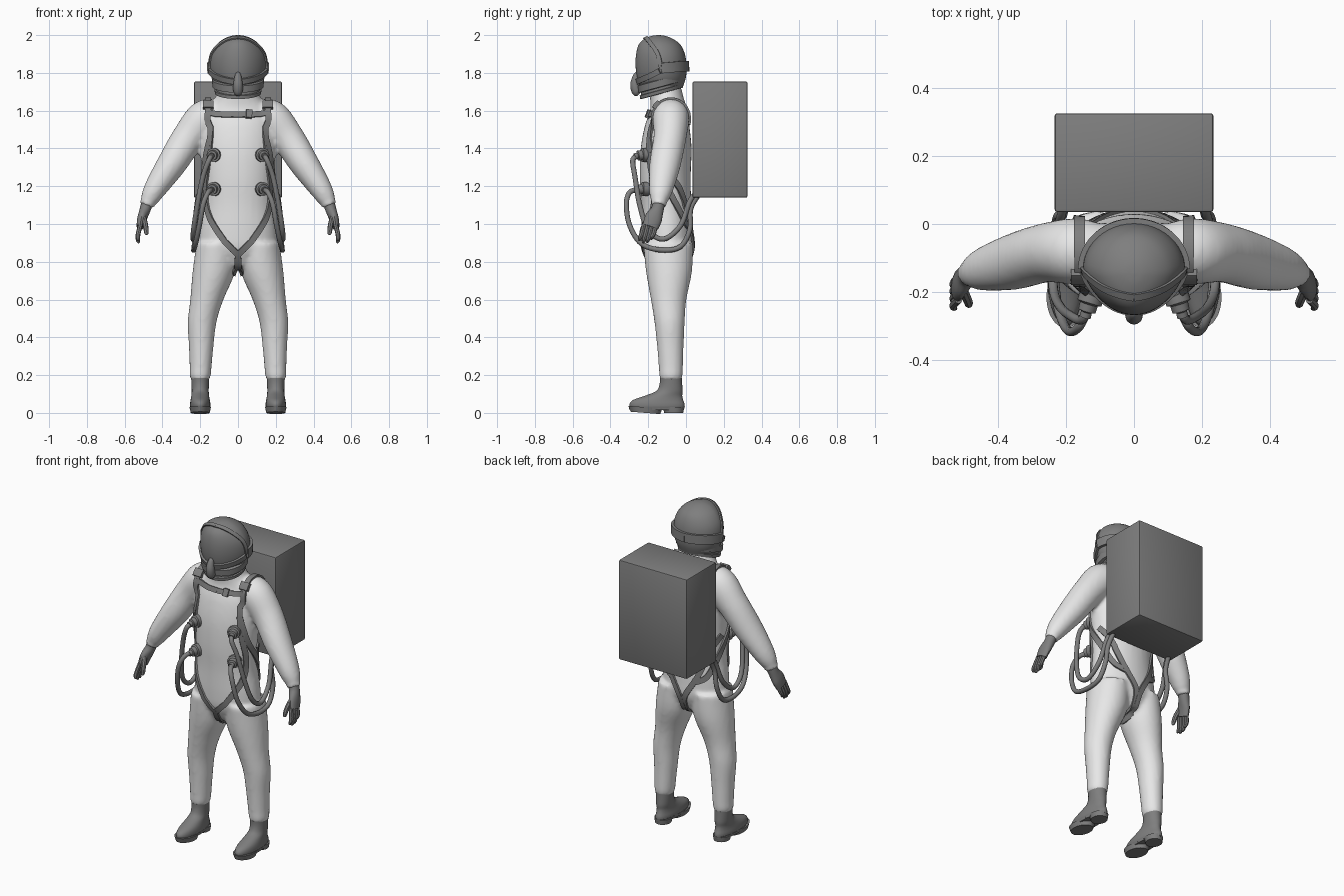
import bpy, bmesh, math
from mathutils import Vector
from mathutils.bvhtree import BVHTree

if "Cube" in bpy.data.objects:
    bpy.data.objects.remove(bpy.data.objects["Cube"])


def material(name, value):
    m = bpy.data.materials.new(name)
    m.use_nodes = True
    colour = (value, value, value, 1)
    m.diffuse_color = colour
    m.node_tree.nodes["Principled BSDF"].inputs["Base Color"].default_value = colour
    return m


LIGHT = material("light grey fabric", 0.8)
DARK = material("dark grey gear", 0.21)


def spline(rows, k):
    """Smooth curve through rows of any length."""
    out = []
    for i in range(len(rows) - 1):
        a, b, c, d = (rows[max(i - 1, 0)], rows[i], rows[i + 1], rows[min(i + 2, len(rows) - 1)])
        for s in range(k):
            t = s / k
            out.append(tuple(0.5 * (2 * q + (r - p) * t + (2 * p - 5 * q + 4 * r - w) * t * t
                                    + (3 * q - p - 3 * r + w) * t ** 3)
                             for p, q, r, w in zip(a, b, c, d)))
    return out + [tuple(rows[-1])]


def skin(bm, rings):
    loops = [[bm.verts.new(p) for p in ring] for ring in rings]
    n = len(loops[0])
    for lo, hi in zip(loops, loops[1:]):
        for i in range(n):
            bm.faces.new((lo[i], lo[(i + 1) % n], hi[(i + 1) % n], hi[i]))
    bm.faces.new(loops[0][::-1])
    bm.faces.new(loops[-1])


def circle(n):
    return [(math.cos(math.tau * i / n), math.sin(math.tau * i / n)) for i in range(n)]


def loft(bm, rows, k=4, n=32, tilt=0, egg=0):
    """Level rings: x, y, z, half width, half depth."""
    rings = []
    for x, y, z, rx, ry in spline(rows, k):
        rings.append([(x + rx * c * (1 - egg * max(0, -s)), y + ry * s, z + tilt * ry * s)
                      for c, s in circle(n)])
    skin(bm, rings)


def tube(bm, rows, k=6, n=12):
    """Rings square to a path: x, y, z, radius, second radius."""
    pts = spline([r if len(r) == 5 else (*r, r[3]) for r in rows], k)
    rings = []
    for i, p in enumerate(pts):
        t = Vector(pts[min(i + 1, len(pts) - 1)][:3]) - Vector(pts[max(i - 1, 0)][:3])
        u = t.cross(Vector((1, 0, 0))).normalized()
        v = t.cross(u).normalized()
        rings.append([Vector(p[:3]) + u * c * p[3] + v * s * p[4] for c, s in circle(n)])
    skin(bm, rings)


def make(name, bm, mat, mirror=False):
    bmesh.ops.recalc_face_normals(bm, faces=bm.faces)
    me = bpy.data.meshes.new(name)
    bm.to_mesh(me)
    bm.free()
    me.materials.append(mat)
    me.shade_smooth()
    me.set_sharp_from_angle(angle=math.radians(40))
    ob = bpy.data.objects.new(name, me)
    bpy.context.collection.objects.link(ob)
    if mirror:
        ob.modifiers.new("Mirror", "MIRROR").use_mirror_merge = False
    return ob


def surface(ob):
    return BVHTree.FromObject(ob, bpy.context.evaluated_depsgraph_get())


def ribbon(name, tree, points, width=0.032, thick=0.01, mirror=True, k=8):
    """Flat strap laid on a surface."""
    hits = [tree.find_nearest(Vector(p)) for p in spline(points, k)]
    rings = []
    for i, hit in enumerate(hits):
        near = hits[max(i - 2, 0):i + 3]
        normal = sum((h[1] for h in near), Vector()).normalized()
        t = hits[min(i + 1, len(hits) - 1)][0] - hits[max(i - 1, 0)][0]
        side = t.cross(normal).normalized() * width / 2
        p = hit[0]
        up, down = normal * thick, normal * -0.008
        rings.append([p - side + down, p + side + down, p + side + up, p - side + up])
    bm = bmesh.new()
    skin(bm, rings)
    return make(name, bm, DARK, mirror)


# Suit: torso, leg and arm fused into one soft surface
bm = bmesh.new()
loft(bm, [(0, -.09, .77, .09, .09), (0, -.095, .86, .195, .13), (0, -.1, .95, .205, .135),
          (0, -.105, 1.1, .187, .133), (0, -.11, 1.25, .19, .135), (0, -.105, 1.4, .2, .135),
          (0, -.1, 1.52, .195, .118), (0, -.09, 1.6, .175, .1), (0, -.1, 1.66, .125, .09),
          (0, -.115, 1.74, .095, .085)])
loft(bm, [(.2, -.08, .17, .048, .055), (.2, -.08, .2, .056, .062), (.198, -.08, .24, .058, .064),
          (.195, -.083, .35, .065, .07), (.19, -.087, .48, .076, .08), (.165, -.092, .6, .088, .094),
          (.127, -.09, .75, .113, .122), (.11, -.095, .9, .11, .132)])
tube(bm, [(.09, -.08, 1.58, .08, .07), (.17, -.08, 1.56, .097, .1), (.26, -.085, 1.46, .087, .088),
          (.35, -.11, 1.32, .083, .078), (.43, -.13, 1.2, .067, .062), (.465, -.14, 1.14, .052, .05),
          (.475, -.143, 1.12, .042, .042), (.485, -.146, 1.095, .042, .04)], n=24)
suit = make("suit", bm, LIGHT, True)
remesh = suit.modifiers.new("Fuse", "REMESH")
remesh.mode = "VOXEL"
remesh.voxel_size = 0.012
remesh.use_smooth_shade = True
soften = suit.modifiers.new("Soften", "SMOOTH")
soften.factor = 0.5
soften.iterations = 5
body = surface(suit)

# Gloves
bm = bmesh.new()
tube(bm, [(.48, -.143, 1.115, .033, .031), (.492, -.152, 1.075, .034, .029),
          (.508, -.172, 1.03, .046, .025), (.518, -.188, .985, .042, .02)], n=16)
for i in range(4):
    y = -.222 + i * .021
    drop = (.012, 0, .002, .018)[i]
    tube(bm, [(.515, y, 1.0, .012), (.528, y - .012, .95, .0125),
              (.53, y - .022, .915 + drop, .011), (.524, y - .026, .9 + drop, .006)], k=3, n=8)
tube(bm, [(.503, -.19, 1.045, .014), (.49, -.22, .995, .014), (.485, -.235, .955, .012),
          (.486, -.238, .943, .006)], k=3, n=8)
make("gloves", bm, DARK, True)

# Boots with separate front sole and heel
bm = bmesh.new()
loft(bm, [(.2, -.15, .022, .052, .142), (.2, -.153, .045, .054, .146), (.2, -.148, .068, .051, .133),
          (.2, -.12, .09, .047, .1), (.2, -.088, .115, .045, .07), (.2, -.08, .15, .046, .06),
          (.2, -.08, .185, .048, .058)], k=3, n=28)
make("boots", bm, DARK, True)
bm = bmesh.new()
loft(bm, [(.2, -.215, 0, .05, .078), (.2, -.215, .03, .057, .09)], k=1, tilt=-.08)
loft(bm, [(.2, -.065, 0, .045, .05), (.2, -.067, .03, .05, .057)], k=1)
loft(bm, [(.2, -.155, .016, .05, .144), (.2, -.155, .034, .055, .149)], k=1)
make("boot_soles", bm, DARK, True)

# Helmet
bm = bmesh.new()
loft(bm, [(0, -.13, 1.73, .12, .115), (0, -.13, 1.78, .142, .13), (0, -.132, 1.84, .15, .135),
          (0, -.135, 1.9, .142, .129), (0, -.14, 1.95, .113, .11), (0, -.145, 1.98, .076, .076),
          (0, -.145, 1.996, .035, .035), (0, -.145, 2, .002, .002)], n=48, egg=.18)
helmet = make("helmet", bm, DARK)
shell = surface(helmet)
bm = bmesh.new()
loft(bm, [(0, -.13, 1.69, .1, .1), (0, -.13, 1.692, .122, .113), (0, -.13, 1.71, .125, .115),
          (0, -.13, 1.712, .117, .108), (0, -.13, 1.725, .117, .108), (0, -.13, 1.728, .135, .122),
          (0, -.13, 1.765, .138, .126), (0, -.13, 1.77, .12, .11)], k=1, n=48, tilt=.27)
make("neck_ring", bm, DARK)
bm = bmesh.new()
tube(bm, [(0, -.25, 1.8, .01), (0, -.262, 1.785, .017), (0, -.27, 1.74, .025),
          (0, -.262, 1.7, .024), (0, -.25, 1.685, .012)], n=16)
make("mouth_valve", bm, DARK)
ribbon("helmet_band", shell, [(.16, -.13, 1.825), (.15, -.07, 1.83), (.1, -.02, 1.835),
                              (0, .01, 1.835)], .055, .014)
ribbon("visor_rim", shell, [(.15, -.13, 1.82), (.14, -.15, 1.9), (.085, -.19, 1.96),
                            (0, -.215, 1.985)], .022, .007)
ribbon("mask_edge", shell, [(.15, -.14, 1.81), (.12, -.2, 1.78), (.06, -.26, 1.755),
                            (0, -.27, 1.75)], .03, .012)

# Backpack
bm = bmesh.new()
bmesh.ops.create_cube(bm, size=1)
for v in bm.verts:
    v.co = (v.co.x * .466, .18 + v.co.y * .29, 1.447 + v.co.z * .615)
bmesh.ops.bevel(bm, geom=bm.edges[:], offset=.008, segments=2, affect="EDGES", profile=.5)
make("backpack", bm, DARK)

# Harness
ribbon("shoulder_straps", body, [(.16, .03, 1.52), (.16, 0, 1.63), (.16, -.08, 1.7), (.158, -.17, 1.62),
                                 (.165, -.22, 1.5), (.18, -.22, 1.35), (.19, -.18, 1.2),
                                 (.18, -.19, 1.08), (.1, -.24, .94), (0, -.24, .83)])
ribbon("seat_straps", body, [(0, -.22, .84), (.006, -.13, .74), (.006, .0, .77), (.02, .05, .87),
                             (.1, .05, 1.0), (.17, .02, 1.14), (.19, -.08, 1.25)])
ribbon("side_straps", body, [(.17, -.22, 1.45), (.19, -.17, 1.3), (.2, -.08, 1.16), (.17, .02, 1.02),
                             (.09, .05, .97)])
ribbon("chest_strap", body, [(.16, -.18, 1.59), (.08, -.22, 1.59), (0, -.23, 1.59)], .03)
ribbon("shoulder_buckles", body, [(.157, -.14, 1.648), (.158, -.17, 1.61)], .055, .02, k=2)
ribbon("chest_buckle", body, [(.045, -.22, 1.59), (.08, -.22, 1.59)], .045, .02, False, 2)

# Hose sockets and hoses
bm = bmesh.new()
for z in (1.365, 1.185):
    tube(bm, [(.12, -.195, z, .037), (.131, -.232, z, .037), (.132, -.234, z, .027),
              (.138, -.255, z - .003, .026), (.139, -.257, z - .003, .016),
              (.143, -.272, z - .008, .017)], k=1, n=20)
make("hose_sockets", bm, DARK, True)
R = .0135
bm = bmesh.new()
tube(bm, [(.14, -.26, 1.36, R), (.155, -.282, 1.335, R), (.185, -.27, 1.25, R), (.215, -.245, 1.1, R),
          (.235, -.2, .97, R), (.238, -.12, .92, R), (.23, -.03, .99, R), (.215, .02, 1.12, R),
          (.205, .06, 1.17, R)])
tube(bm, [(.14, -.26, 1.182, R), (.16, -.3, 1.165, R), (.185, -.316, 1.1, R), (.205, -.297, .99, R),
          (.225, -.235, .895, R), (.235, -.13, .862, R), (.232, -.03, .88, R), (.225, .02, .97, R),
          (.21, .025, 1.08, R), (.2, .07, 1.16, R)])
make("hoses", bm, DARK, True)
